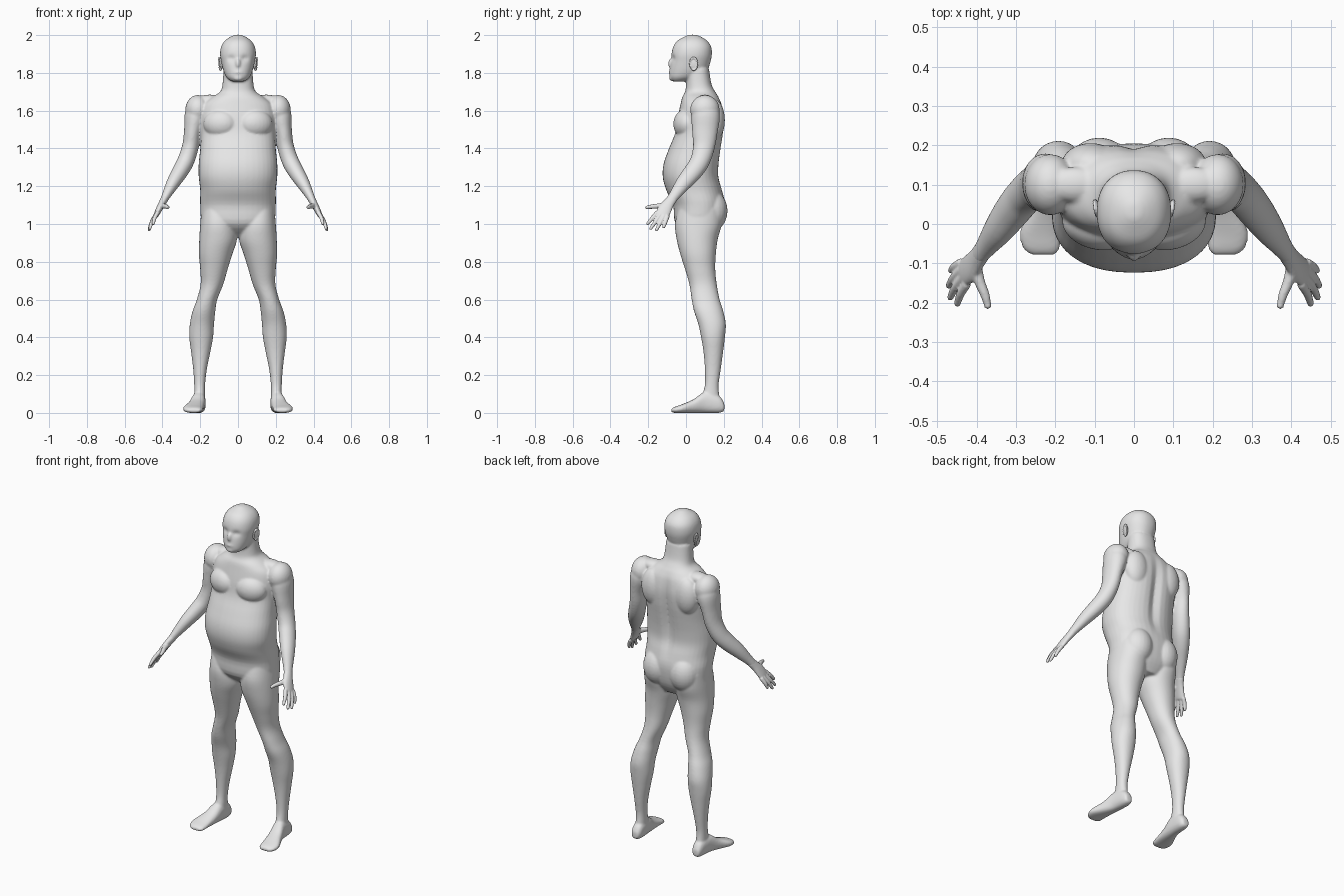
import bpy, bmesh, math
from mathutils import Vector, Matrix

skin = bpy.data.materials.new("light_grey")
skin.diffuse_color = (0.8, 0.8, 0.8, 1)


def spline(rows, steps=4):
    """Smoothly resample rows of numbers (Catmull-Rom)."""
    out, n = [], len(rows)
    for i in range(n - 1):
        a, b, c, d = (rows[max(0, min(n - 1, i + k))] for k in (-1, 0, 1, 2))
        for s in range(steps):
            t = s / steps
            out.append([0.5 * (2*q + (r-p)*t + (2*p-5*q+4*r-w)*t*t + (3*q-p-3*r+w)*t**3)
                        for p, q, r, w in zip(a, b, c, d)])
    return out + [list(rows[-1])]


def loft(bm, rings, power=2.0, sides=40):
    """Skin closed rings given as (centre, half axis u, half axis v)."""
    def pw(v):
        return math.copysign(abs(v) ** (2 / power), v)
    loops = []
    for c, u, v in rings:
        angles = [2 * math.pi * i / sides for i in range(sides)]
        loops.append([bm.verts.new(c + u * pw(math.cos(a)) + v * pw(math.sin(a))) for a in angles])
    faces = [bm.faces.new(loops[0][::-1]), bm.faces.new(loops[-1])]
    for p, q in zip(loops, loops[1:]):
        for i in range(sides):
            j = (i + 1) % sides
            faces.append(bm.faces.new((p[i], p[j], q[j], q[i])))
    bmesh.ops.recalc_face_normals(bm, faces=faces)
    return [v for lp in loops for v in lp]


def stack(bm, rows, s=1, power=2.0):
    """Horizontal rings: z, x0, x1, y0, y1."""
    return loft(bm, [(Vector((s*(a+b)/2, (c+d)/2, z)), Vector(((b-a)/2, 0, 0)), Vector((0, (d-c)/2, 0)))
                     for z, a, b, c, d in spline(rows)], power)


def tube(bm, rows, s=1, sides=24):
    """Limb along a path: x, y, z, radius front-back, radius sideways."""
    rows = spline([(s * r[0], *r[1:]) for r in rows])
    pts, rings = [Vector(r[:3]) for r in rows], []
    for i, r in enumerate(rows):
        t = (pts[min(i + 1, len(pts) - 1)] - pts[max(i - 1, 0)]).normalized()
        u = Vector((0, 1, 0))
        u = (u - t * u.dot(t)).normalized()
        rings.append((pts[i], u * r[3], t.cross(u) * r[4]))
    loft(bm, rings, sides=sides)


def blob(bm, centre, radii, s=1, rot=0):
    m = (Matrix.Translation((s * centre[0], centre[1], centre[2])) @ Matrix.Rotation(s * rot, 4, 'Z')
         @ Matrix.Diagonal((*radii, 1)))
    bmesh.ops.create_uvsphere(bm, u_segments=24, v_segments=16, radius=1, matrix=m)


def finish(name, bm, voxel, smooth):
    """Fuse the overlapping pieces into one smooth surface."""
    me = bpy.data.meshes.new(name)
    bm.to_mesh(me)
    bm.free()
    ob = bpy.data.objects.new(name, me)
    bpy.context.collection.objects.link(ob)
    rm = ob.modifiers.new("fuse", 'REMESH')
    rm.mode, rm.voxel_size = 'VOXEL', voxel
    sm = ob.modifiers.new("soften", 'SMOOTH')
    sm.factor, sm.iterations = 0.5, smooth
    bpy.context.view_layer.update()
    dg = bpy.context.evaluated_depsgraph_get()
    fused = bpy.data.meshes.new_from_object(ob.evaluated_get(dg))
    ob.modifiers.clear()
    ob.data = fused
    fused.materials.clear()
    fused.materials.append(skin)
    for p in fused.polygons:
        p.use_smooth = True
        p.material_index = 0


body = bmesh.new()

# torso and neck: z, half width, front, back
torso = [(.93, .09, .02, .15), (1.0, .185, -.055, .19), (1.1, .2, -.068, .205), (1.18, .2, -.105, .192),
         (1.25, .208, -.123, .175), (1.32, .208, -.118, .177), (1.40, .2, -.09, .188),
         (1.48, .197, -.058, .2), (1.56, .2, -.045, .204), (1.63, .185, -.03, .192),
         (1.67, .14, -.02, .174), (1.70, .095, -.005, .155), (1.74, .082, 0, .135), (1.82, .076, 0, .122)]
for v in stack(body, [(z, -w, w, a, b) for z, w, a, b in torso], power=2.3):
    if v.co.y > .1 and 1.15 < v.co.z < 1.68:      # spine groove
        fade = math.sin(math.pi * (v.co.z - 1.15) / .53)
        v.co.y -= .022 * fade * math.exp(-(v.co.x / .03) ** 2)

# head with shallow eye sockets
head = [(1.755, .035, -.072, .0), (1.775, .06, -.086, .06), (1.81, .077, -.087, .11), (1.86, .089, -.08, .13),
        (1.90, .095, -.077, .137), (1.94, .089, -.067, .133), (1.97, .07, -.046, .112),
        (1.99, .042, -.012, .082), (2.002, .015, .015, .052)]
for v in stack(body, [(z, -w, w, a, b) for z, w, a, b in head], power=2.2):
    if v.co.y < 0:
        d = ((abs(v.co.x) - .035) / .02) ** 2 + ((v.co.z - 1.877) / .015) ** 2
        v.co.y += .012 * math.exp(-d)
blob(body, (0, -.078, 1.85), (.014, .018, .026))     # nose
blob(body, (0, -.08, 1.803), (.028, .012, .008))     # lips
blob(body, (0, -.076, 1.772), (.025, .014, .014))    # chin

leg = [(1.08, .03, .193, -.04, .19), (1.0, .01, .2, -.058, .19), (.92, .005, .205, -.05, .168),
       (.84, .03, .207, -.03, .158), (.76, .055, .2, -.005, .155), (.68, .078, .198, .018, .163),
       (.6, .11, .218, .03, .178), (.54, .12, .24, .042, .197), (.47, .127, .255, .065, .211),
       (.40, .132, .258, .08, .206), (.32, .147, .248, .093, .196), (.23, .165, .237, .1, .184),
       (.15, .174, .232, .1, .173), (.09, .174, .232, .085, .176), (.04, .175, .235, .07, .18)]
# foot from heel to toes: y, x0, x1, z0, z1
foot = [(.203, .185, .225, .01, .05), (.175, .172, .235, 0, .09), (.10, .172, .245, 0, .11),
        (.04, .178, .265, 0, .072), (-.02, .184, .29, 0, .046), (-.06, .188, .283, 0, .032),
        (-.078, .2, .262, .004, .022)]
arm = [(.205, .11, 1.65, .05, .045), (.222, .105, 1.58, .075, .06), (.24, .1, 1.49, .068, .046),
       (.252, .095, 1.41, .058, .044), (.276, .075, 1.335, .052, .045), (.305, .04, 1.28, .05, .043),
       (.342, -.01, 1.22, .043, .036), (.375, -.055, 1.16, .031, .025), (.392, -.078, 1.128, .027, .02),
       (.405, -.095, 1.105, .024, .015)]
for s in (-1, 1):
    stack(body, leg, s, 2.1)
    loft(body, [(Vector((s*(a+b)/2, y, (c+d)/2)), Vector(((b-a)/2, 0, 0)), Vector((0, 0, (d-c)/2)))
                for y, a, b, c, d in spline(foot)], 2.4)
    tube(body, arm, s)
    blob(body, (.213, .1, 1.605), (.066, .078, .078), s)           # shoulder
    blob(body, (.095, -.005, 1.53), (.09, .06, .075), s, .25)      # chest muscle
    blob(body, (.11, .15, 1.55), (.075, .056, .11), s)             # shoulder blade
    blob(body, (.088, .132, 1.07), (.088, .088, .11), s)           # buttock
    blob(body, (.15, .1, 1.655), (.07, .045, .03), s)              # collar
finish("body", body, .006, 7)

# hands: palm, four fingers, thumb
knuckles = [(.425, -.152, 1.062), (.434, -.135, 1.05), (.438, -.116, 1.044), (.438, -.098, 1.042)]
tips = [(.449, -.203, 1.002), (.467, -.187, .976), (.471, -.157, .968), (.465, -.118, .984)]
for s, side in ((-1, "right"), (1, "left")):
    hand = bmesh.new()
    tube(hand, [(.385, -.068, 1.14, .027, .021), (.4, -.09, 1.112, .03, .019), (.417, -.112, 1.08, .037, .017),
                (.432, -.124, 1.05, .036, .014), (.436, -.127, 1.04, .03, .01)], s)
    for k, t in zip(knuckles, tips):
        mid = [(a + b) / 2 for a, b in zip(k, t)]
        mid[0] += .004
        tube(hand, [(*k, .012, .012), (*mid, .011, .011), (*t, .0085, .0085)], s, 12)
        blob(hand, t, (.008, .008, .008), s)
    tube(hand, [(.405, -.1, 1.1, .018, .016), (.393, -.145, 1.095, .014, .014), (.379, -.18, 1.092, .012, .012),
                (.372, -.207, 1.088, .009, .009)], s, 12)
    blob(hand, (.372, -.207, 1.088), (.0095, .0095, .0095), s)
    finish(side + "_hand", hand, .004, 3)

    # ear: rim around a hollow
    ear = bmesh.new()
    blob(ear, (.09, .038, 1.848), (.009, .021, .034), s, -.3)
    rim = []
    for i in range(15):
        a = math.radians(-100 + 300 * i / 14)
        rim.append((.096 + .004 * math.cos(a - .6), .04 + .019 * math.cos(a), 1.848 + .032 * math.sin(a)))
    for p in rim:
        blob(ear, p, (.0055, .0055, .0065), s)
    finish(side + "_ear", ear, .003, 3)
